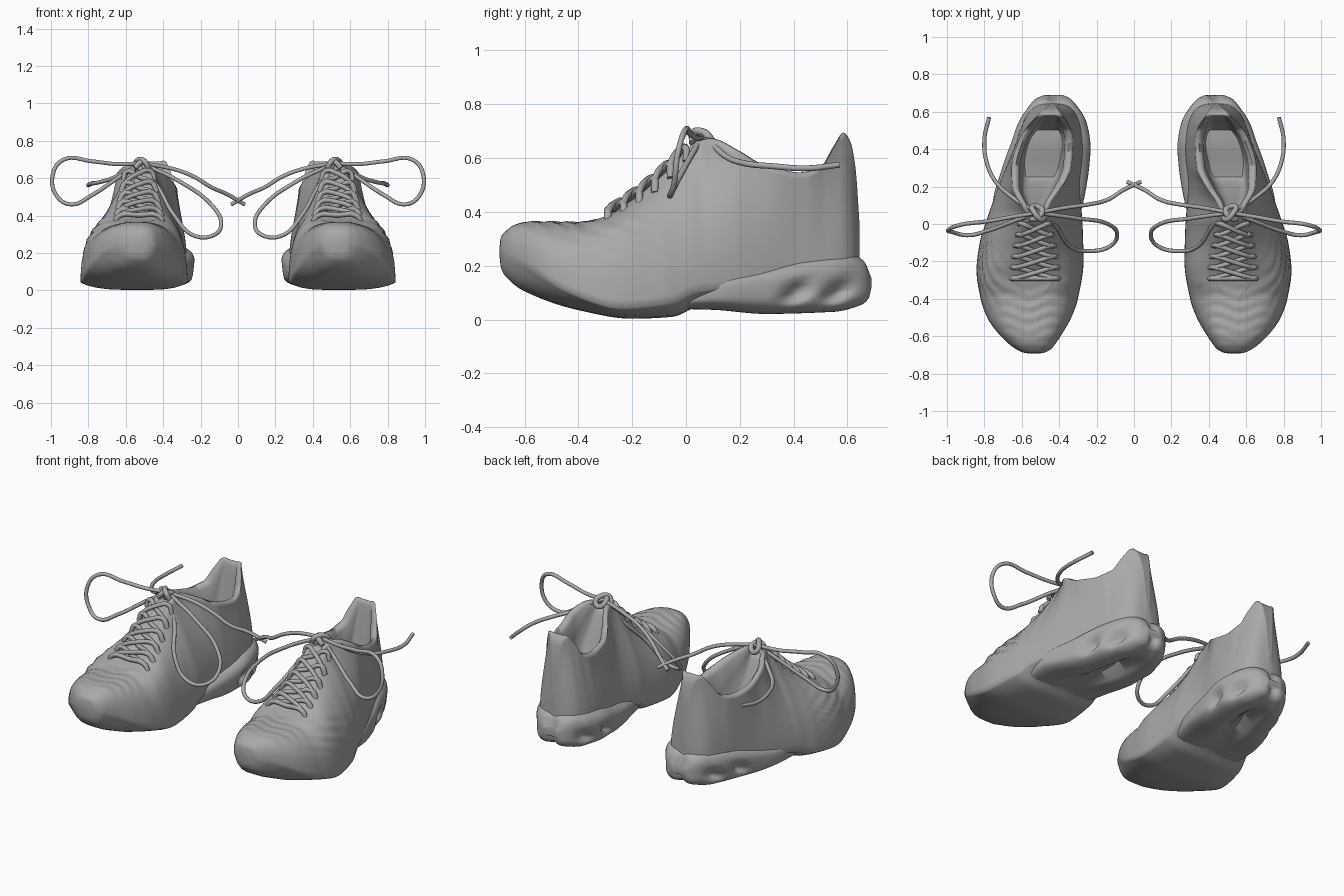
import bpy, bmesh, math
from mathutils import Matrix, Vector

if "Cube" in bpy.data.objects:
    bpy.data.objects.remove(bpy.data.objects["Cube"])

grey = bpy.data.materials.new("soft grey")
grey.use_nodes = True
tone = (0.4, 0.4, 0.4, 1)
grey.diffuse_color = tone
grey.node_tree.nodes["Principled BSDF"].inputs["Base Color"].default_value = tone


def ease(*knots):
    """Smooth curve through (position, value) knots, without overshoot."""
    ps, vs = zip(*knots)
    rise = [(b - a) / (q - p) for a, b, p, q in zip(vs, vs[1:], ps, ps[1:])]
    slope = [rise[0]] + [2 * a * b / (a + b) if a * b > 0 else 0
                         for a, b in zip(rise, rise[1:])] + [rise[-1]]

    def value(p):
        p = min(max(p, ps[0]), ps[-1])
        i = max(k for k in range(len(ps) - 1) if ps[k] <= p)
        h = ps[i + 1] - ps[i]
        t = (p - ps[i]) / h
        return (vs[i] * (1 + 2 * t) * (1 - t) ** 2 + slope[i] * h * t * (1 - t) ** 2
                + vs[i + 1] * t * t * (3 - 2 * t) + slope[i + 1] * h * t * t * (t - 1))
    return value


def mix(a, b, t):
    return a + (b - a) * t


def bump(*offsets):
    return math.exp(-sum(o * o for o in offsets))


def add_pair(name, bm):
    """Adds the part for the left shoe and its mirror image for the right."""
    bmesh.ops.recalc_face_normals(bm, faces=bm.faces)
    for side in ("left", "right"):
        mesh = bpy.data.meshes.new(side + "_" + name)
        if side == "right":
            bmesh.ops.transform(bm, matrix=Matrix.Scale(-1, 4, (1, 0, 0)), verts=bm.verts)
            bmesh.ops.reverse_faces(bm, faces=bm.faces)
        bm.to_mesh(mesh)
        mesh.materials.append(grey)
        obj = bpy.data.objects.new(mesh.name, mesh)
        bpy.context.collection.objects.link(obj)
        bpy.ops.object.select_all(action="DESELECT")
        obj.select_set(True)
        bpy.context.view_layer.objects.active = obj
        bpy.ops.object.shade_smooth_by_angle(angle=math.radians(75))
    bm.free()


def loft(name, rings):
    bm = bmesh.new()
    rows = [[bm.verts.new(p) for p in ring] for ring in rings]
    for a, b in zip(rows, rows[1:]):
        for i in range(len(a)):
            bm.faces.new((a[i - 1], a[i], b[i], b[i - 1]))
    bm.faces.new(rows[0])
    bm.faces.new(rows[-1])
    add_pair(name, bm)


def stations(start, end, count):
    return [mix(start, end, (1 - math.cos(math.pi * i / count)) / 2) for i in range(count + 1)]


# Upper: underside, rim height, base edges, rim edges and depth inside, along y
under = ease((-.693, .235), (-.688, .195), (-.67, .16), (-.6, .105), (-.4, .035), (-.2, .003),
             (-.05, .01), (.04, .045), (.3, .07), (.645, .12))
rim = ease((-.693, .27), (-.688, .305), (-.67, .328), (-.64, .35), (-.58, .364), (-.4, .362),
           (-.3, .38), (-.2, .44), (-.1, .52), (-.03, .59), (.03, .65), (.09, .668), (.2, .618),
           (.27, .575), (.35, .55), (.42, .538), (.5, .56), (.55, .64), (.585, .69), (.61, .66),
           (.63, .56), (.645, .35))
base_in = ease((-.693, .51), (-.688, .48), (-.67, .445), (-.64, .42), (-.58, .38), (-.5, .335),
               (-.4, .3), (-.2, .27), (0, .275), (.2, .29), (.4, .272), (.5, .28), (.58, .305),
               (.62, .335), (.64, .375), (.645, .4))
base_out = ease((-.693, .56), (-.688, .59), (-.67, .63), (-.64, .67), (-.58, .73), (-.5, .785),
                (-.4, .82), (-.25, .842), (-.1, .825), (0, .795), (.2, .725), (.4, .645),
                (.5, .61), (.58, .575), (.62, .54), (.64, .5), (.645, .47))
rim_in = ease((-.693, .525), (-.6, .51), (-.4, .5), (-.3, .435), (-.1, .46), (.05, .46), (.1, .45),
              (.2, .385), (.3, .335), (.45, .325), (.52, .345), (.58, .385), (.645, .425))
rim_out = ease((-.693, .545), (-.6, .55), (-.4, .56), (-.3, .625), (.05, .575), (.1, .6),
               (.2, .65), (.3, .655), (.45, .615), (.52, .57), (.58, .515), (.645, .45))
depth = ease((-.69, 0), (-.28, 0), (0, .012), (.06, .03), (.1, .12), (.17, .28), (.25, .39),
             (.48, .35), (.52, .28), (.555, .1), (.58, 0), (.645, 0))
roundness = ease((-.69, 1), (-.3, .9), (-.1, .45), (.1, .1), (.645, 0))
keel = ease((-.69, .5), (-.6, .4), (-.45, .2), (-.25, .09), (.645, .12))
padding = ease((-.69, .002), (-.4, .002), (-.25, .02), (.1, .03), (.3, .045), (.5, .045),
               (.6, .02), (.645, .005))


def half_section(y, edge, lip, middle):
    """Points from the underside's middle, round the wall and over the rim, to the floor."""
    low, top, soft = under(y), rim(y), roundness(y)
    tall = top - low
    points = [(mix(middle, edge, t), low + keel(y) * tall * t ** 4)
              for t in (0, .3, .55, .75, .88, .96)]
    wall = (Vector((edge, low + keel(y) * tall)),
            Vector((edge, low + mix(.45, .78, soft) * tall)),
            Vector((mix(lip, edge, mix(.15, .7, soft)), top - mix(.25, .0, soft) * tall)),
            Vector((lip, top)))
    for k in range(24):
        t = k / 23
        p = sum((w * c for w, c in zip(wall, ((1 - t) ** 3, 3 * t * (1 - t) ** 2,
                                               3 * t * t * (1 - t), t ** 3))), Vector((0, 0)))
        points.append(tuple(p))
    pad = math.copysign(min(padding(y), .8 * abs(lip - middle)), lip - middle)
    drop = depth(y)
    points += [(lip - .5 * pad, top + .2 * abs(pad)), (lip - pad, top - .06 * drop)]
    points += [(mix(lip - pad, middle, a), top - b * drop)
               for a, b in ((.03, .4), (.1, .8), (.3, 1), (.6, 1), (1, 1))]
    return points


def crease(x, y, z):
    """Soft ridges sweeping along the outer side and ripples over the toe."""
    side = bump((y + .2) / .2, (z - .29) / .09) * min(1, max(0, (x - .58) / .12))
    wave = .005 * side * math.sin(110 * (z + .35 * y))
    toe = bump((y + .46) / .13, (z - .36) / .05)
    ripple = .003 * toe * math.sin(100 * y + 2 * math.sin(25 * x))
    return x + wave, y, z + .6 * wave + ripple


rings = []
for y in stations(-.693, .645, 140):
    middle = (rim_in(y) + rim_out(y)) / 2
    outer = half_section(y, base_out(y), rim_out(y), middle)
    inner = half_section(y, base_in(y), rim_in(y), middle)
    rings.append([crease(x, y, z) for x, z in outer + inner[-2:0:-1]])
loft("upper", rings)

# Heel sole: a rounded pod with scooped sides, a split underside and a notched back
pod_low = ease((-.08, .04), (.1, .035), (.3, .018), (.55, .025), (.65, .05), (.68, .075), (.69, .11))
pod_top = ease((-.08, .08), (0, .12), (.1, .165), (.3, .205), (.45, .24), (.6, .25), (.66, .22),
               (.69, .16))
pod_in = ease((-.08, .34), (.1, .275), (.3, .24), (.42, .23), (.55, .255), (.62, .295),
              (.67, .34), (.69, .38))
pod_out = ease((-.08, .74), (.1, .755), (.3, .705), (.42, .665), (.55, .615), (.62, .57),
               (.67, .525), (.69, .48))
rings = []
for y in stations(-.08, .69, 90):
    ring = []
    cx, cz = (pod_in(y) + pod_out(y)) / 2, (pod_low(y) + pod_top(y)) / 2
    for k in range(64):
        c, s = math.cos(math.tau * k / 64), math.sin(math.tau * k / 64)
        u = math.copysign(abs(c) ** .55, c)
        v = math.copysign(abs(s) ** .6, s)
        z = cz + v * (pod_top(y) - cz)
        scoop = sum(bump((y - at - .7 * (z - .1)) / .045, (z - .1) / .035) for at in (.41, .56))
        x = cx + u * (pod_out(y) - cx - .05 * scoop)
        if v < 0:
            z += .07 * bump((x - cx) / .05, (y - .34) / .2)
        notch = .025 * bump((x - cx) / .025) * max(0, (y - .55) / .14)
        ring.append((x, y - notch, z))
    rings.append(ring)
loft("heel_sole", rings)


# Laces
def lace(name, points, radius=.011):
    curve = bpy.data.curves.new("path", "CURVE")
    curve.dimensions = "3D"
    curve.bevel_depth, curve.bevel_resolution = radius, 3
    curve.resolution_u, curve.use_fill_caps = 8, True
    spline = curve.splines.new("BEZIER")
    spline.bezier_points.add(len(points) - 1)
    for knot, p in zip(spline.bezier_points, points):
        knot.co = p
        knot.handle_left_type = knot.handle_right_type = "AUTO"
    path = bpy.data.objects.new("path", curve)
    bpy.context.collection.objects.link(path)
    mesh = path.evaluated_get(bpy.context.evaluated_depsgraph_get()).to_mesh()
    bm = bmesh.new()
    bm.from_mesh(mesh)
    bpy.data.objects.remove(path)
    add_pair(name, bm)


def eyelet(row, side, lift, reach=1):
    y = -.29 + .058 * row
    return (.53 + side * reach * (.11 - .009 * row), y, rim(y) + lift)


lace("bottom_lace_bar", [eyelet(0, s, h, r) for s, h, r in
                         ((-1, -.02, 1.15), (-1, .012, 1), (0, .02, 1), (1, .012, 1), (1, -.02, 1.15))], .014)
for row in range(5):
    for side, label in ((-1, "inner"), (1, "outer")):
        over = .035 if side > 0 else .016
        lace(f"{label}_cross_lace_{row + 1}",
             [eyelet(row, side, -.035, 1.25), eyelet(row, side, .01), eyelet(row + .5, 0, over),
              eyelet(row + 1, -side, .012), eyelet(row + 1, -side, -.035, 1.3)], .013)

knot = (.515, .06, .68)
lace("outer_bow", [knot, (.64, .04, .675), (.78, .015, .69), (.93, -.005, .7), (.99, -.03, .62),
                   (.965, -.045, .5), (.89, -.06, .46), (.78, -.035, .51), (.63, .02, .61), knot])
lace("inner_bow", [knot, (.3, .03, .575), (.14, 0, .455), (.09, -.055, .36), (.13, -.12, .295),
                   (.24, -.145, .295), (.34, -.12, .4), (.42, -.01, .54), knot])
lace("inner_lace_end", [knot, (.35, .09, .65), (.24, .105, .61), (.14, .13, .55), (.06, .18, .515),
                        (-.035, .225, .46)])
lace("outer_lace_end", [knot, (.57, .09, .66), (.66, .15, .605), (.735, .22, .58), (.785, .32, .57),
                        (.8, .45, .562), (.775, .57, .575)])
lace("knot", [(.48, .03, .655), (.5, .025, .69), (.535, .065, .695), (.545, .09, .67),
              (.52, .095, .65), (.49, .07, .675), (.52, .03, .685), (.55, .025, .655)], .015)
